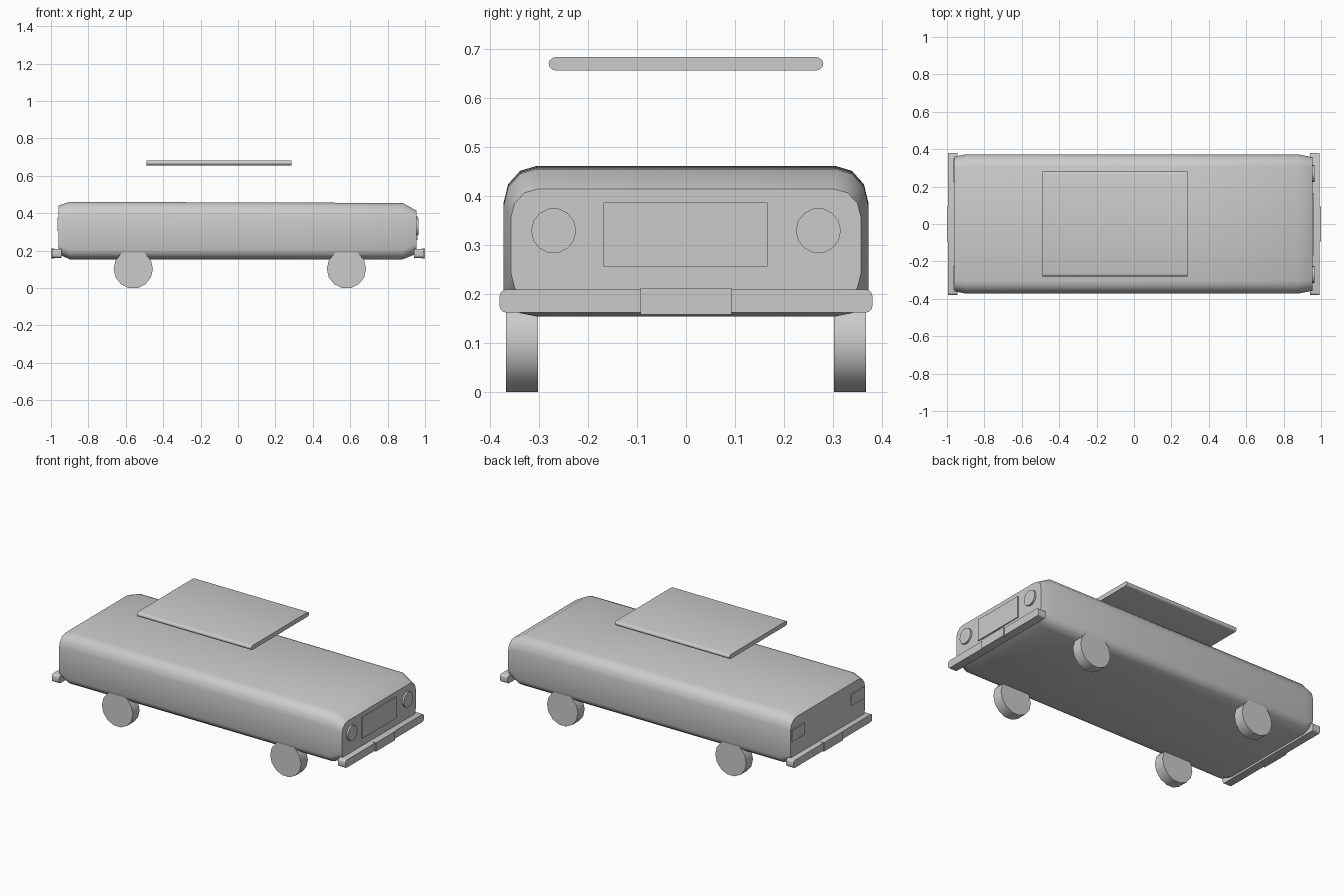
import bpy, bmesh, math

if "Cube" in bpy.data.objects:
    bpy.data.objects.remove(bpy.data.objects["Cube"])


def loft(name, rings, angle=35):
    """Skin a list of equal-length closed rings and cap both ends."""
    bm = bmesh.new()
    vr = [[bm.verts.new(p) for p in r] for r in rings]
    n = len(vr[0])
    for a, b in zip(vr, vr[1:]):
        for i in range(n):
            j = (i + 1) % n
            bm.faces.new((a[i], a[j], b[j], b[i]))
    bm.faces.new(vr[0])
    bm.faces.new(vr[-1])
    bmesh.ops.recalc_face_normals(bm, faces=bm.faces)
    me = bpy.data.meshes.new(name)
    bm.to_mesh(me)
    bm.free()
    ob = bpy.data.objects.new(name, me)
    bpy.context.collection.objects.link(ob)
    bpy.ops.object.select_all(action='DESELECT')
    ob.select_set(True)
    bpy.context.view_layer.objects.active = ob
    bpy.ops.object.shade_smooth_by_angle(angle=math.radians(angle))
    return ob


def section(x, hw, zb, zt, ry, rt, rb, seg=3):
    """Rounded rectangle in the yz plane at x."""
    pts = []
    for q in range(4):
        sy = 1 if q in (0, 3) else -1
        rz = rt if q < 2 else rb
        cz = zt - rt if q < 2 else zb + rb
        for k in range(seg + 1):
            a = math.pi / 2 * (q + k / seg)
            pts.append((x, sy * (hw - ry) + ry * math.cos(a), cz + rz * math.sin(a)))
    return pts


def bar(name, x0, x1, hw, zb, zt, r):
    return loft(name, [section(x, hw, zb, zt, r, r, r) for x in (x0, x1)])


def box(name, x0, x1, y0, y1, z0, z1):
    return loft(name, [[(x, y0, z0), (x, y1, z0), (x, y1, z1), (x, y0, z1)] for x in (x0, x1)])


def circle(r, n=14):
    return [(r * math.cos(2 * math.pi * i / n), r * math.sin(2 * math.pi * i / n)) for i in range(n)]


# Body: rounded shell with tapered nose and tail
loft("body", [
    section(-0.96, 0.36, 0.185, 0.445, 0.06, 0.065, 0.05),
    section(-0.90, 0.372, 0.158, 0.465, 0.067, 0.075, 0.05),
    section(0.30, 0.372, 0.158, 0.461, 0.067, 0.075, 0.05),
    section(0.88, 0.372, 0.158, 0.459, 0.067, 0.075, 0.05),
    section(0.955, 0.357, 0.187, 0.418, 0.055, 0.058, 0.06),
], 40)

# Floating roof panel
bar("roof", -0.49, 0.285, 0.28, 0.66, 0.687, 0.0134)

# Bumpers and plates
bar("front_bumper", 0.942, 0.993, 0.38, 0.166, 0.213, 0.013)
bar("rear_bumper", -0.995, -0.945, 0.38, 0.166, 0.213, 0.013)
box("front_plate", 0.98, 1.0, -0.093, 0.093, 0.162, 0.216)
box("rear_plate", -1.0, -0.98, -0.093, 0.093, 0.162, 0.216)

# Grille
box("grille", 0.94, 0.961, -0.168, 0.166, 0.26, 0.39)

for s, side in ((-1, "right"), (1, "left")):
    # Headlights and tail lights
    loft(f"headlight_{side}", [[(x, s * 0.27 + u, 0.333 + v) for u, v in circle(0.046)]
                               for x in (0.94, 0.966)])
    ys = sorted((s * 0.225, s * 0.352))
    box(f"tail_light_{side}", -0.965, -0.945, ys[0], ys[1], 0.31, 0.382)
    # Wheels
    for x, end in ((-0.56, "rear"), (0.58, "front")):
        loft(f"{end}_wheel_{side}", [[(x + u, s * y, 0.1025 + 0.004 + v) for u, v in circle(0.105)]
                                     for y in (0.302, 0.367)])

# Rest the model on the ground
low = min(v.co.z for o in bpy.data.objects for v in o.data.vertices)
for o in bpy.data.objects:
    o.location.z -= low
